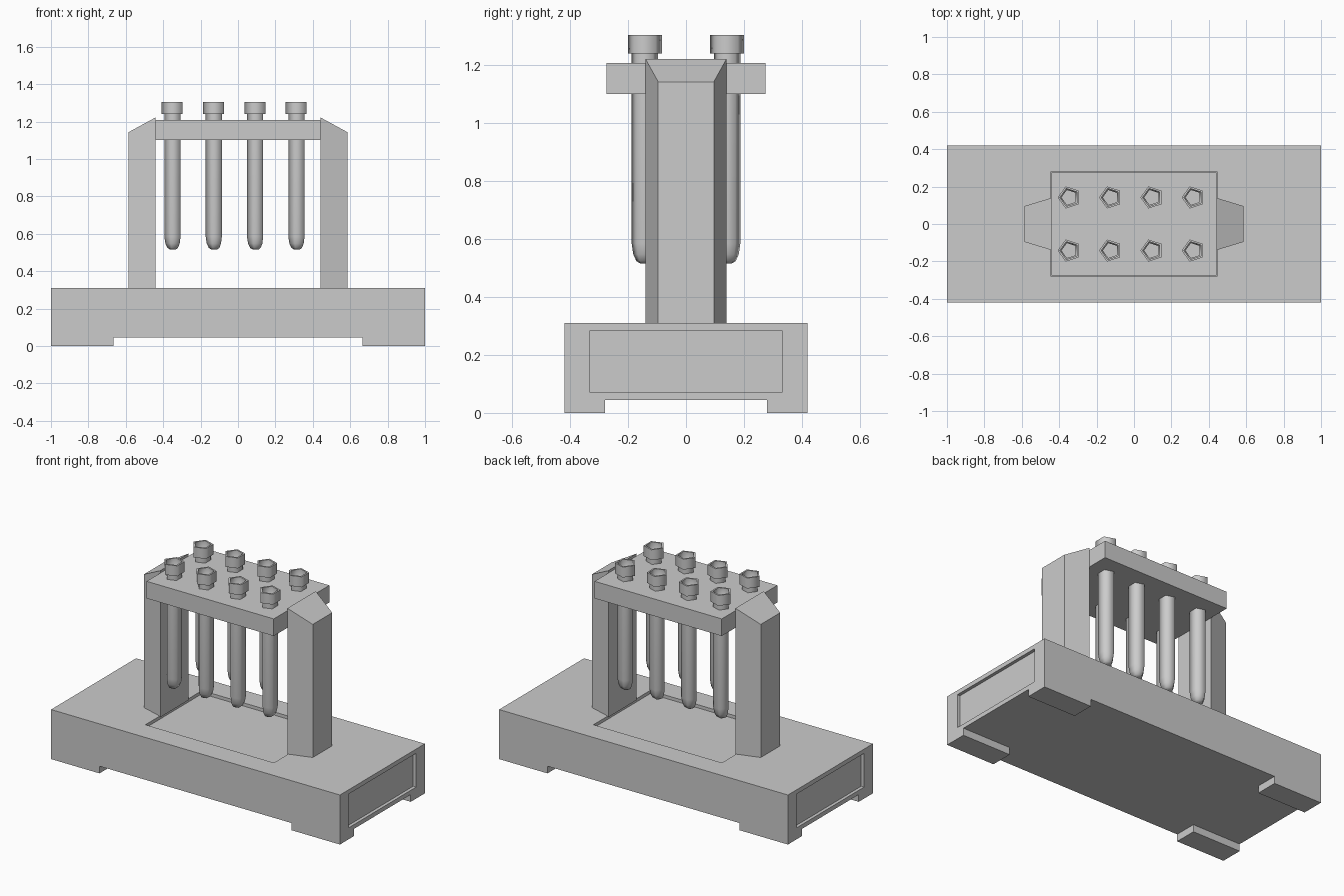
import bpy, bmesh, math

if "Cube" in bpy.data.objects:
    bpy.data.objects.remove(bpy.data.objects["Cube"])


def make_object(name, bm):
    bmesh.ops.recalc_face_normals(bm, faces=bm.faces)
    me = bpy.data.meshes.new(name)
    bm.to_mesh(me)
    bm.free()
    ob = bpy.data.objects.new(name, me)
    bpy.context.collection.objects.link(ob)
    return ob


def box(name, lo, hi):
    bm = bmesh.new()
    bmesh.ops.create_cube(bm, size=1)
    for v in bm.verts:
        v.co = [(a + b) / 2 + c * (b - a) for a, b, c in zip(lo, hi, v.co)]
    return make_object(name, bm)


def cut(target, lo, hi):
    cutter = box("cutter", lo, hi)
    cutter.hide_render = True
    mod = target.modifiers.new("cut", 'BOOLEAN')
    mod.operation = 'DIFFERENCE'
    mod.solver = 'EXACT'
    mod.object = cutter
    bpy.context.view_layer.objects.active = target
    bpy.ops.object.modifier_apply(modifier=mod.name)
    bpy.data.objects.remove(cutter)


# Base block: cross-shaped undercut leaves four corner feet
base = box("base", (-1, -0.42, 0), (1, 0.42, 0.31))
cut(base, (-0.665, -1, -1), (0.665, 1, 0.045))
cut(base, (-2, -0.28, -1), (2, 0.28, 0.045))
# Recessed tray under the tubes and recessed end panels
cut(base, (-0.445, -0.28, 0.29), (0.445, 0.28, 1))
for lo, hi in ((0.98, 2), (-2, -0.98)):
    cut(base, (lo, -0.333, 0.072), (hi, 0.333, 0.283))


# Tapered posts with sloping tops
def post(name, s):
    bm = bmesh.new()
    plan = [(0.44, -0.14, 1.222), (0.585, -0.096, 1.143),
            (0.585, 0.096, 1.143), (0.44, 0.14, 1.222)]
    low = [bm.verts.new((s * x, y, 0.305)) for x, y, z in plan]
    top = [bm.verts.new((s * x, y, z)) for x, y, z in plan]
    bm.faces.new(low)
    bm.faces.new(top)
    for i in range(4):
        j = (i + 1) % 4
        bm.faces.new((low[i], low[j], top[j], top[i]))
    return make_object(name, bm)


post("right_post", 1)
post("left_post", -1)

# Rack plate holding the tubes
box("rack_plate", (-0.44, -0.275, 1.10), (0.44, 0.275, 1.207))


# Hollow five-sided tube with collar, lathed from an outer and inner profile
def tube(name, x, y, sides=5):
    r = 0.048
    profile = [(0.016, 0.515), (0.031, 0.524), (0.042, 0.547), (r, 0.585),
               (r, 1.24), (0.062, 1.24), (0.062, 1.305), (0.05, 1.305),
               (0.05, 1.25), (0.042, 1.24), (0.042, 0.59), (0.02, 0.535)]
    bm = bmesh.new()
    rings = []
    for rad, z in profile:
        ring = []
        for i in range(sides):
            a = math.pi + 2 * math.pi * i / sides
            ring.append(bm.verts.new((x + rad * math.cos(a), y + rad * math.sin(a), z)))
        rings.append(ring)
    for a, b in zip(rings, rings[1:]):
        for i in range(sides):
            j = (i + 1) % sides
            bm.faces.new((a[i], a[j], b[j], b[i]))
    bm.faces.new(rings[0])
    bm.faces.new(rings[-1])
    ob = make_object(name, bm)
    bpy.ops.object.select_all(action='DESELECT')
    ob.select_set(True)
    bpy.context.view_layer.objects.active = ob
    bpy.ops.object.shade_smooth_by_angle(angle=math.radians(80))


for row, y in (("front", -0.142), ("back", 0.142)):
    for i in range(4):
        tube(f"{row}_tube_{i + 1}", -0.346 + 0.221 * i, y)
